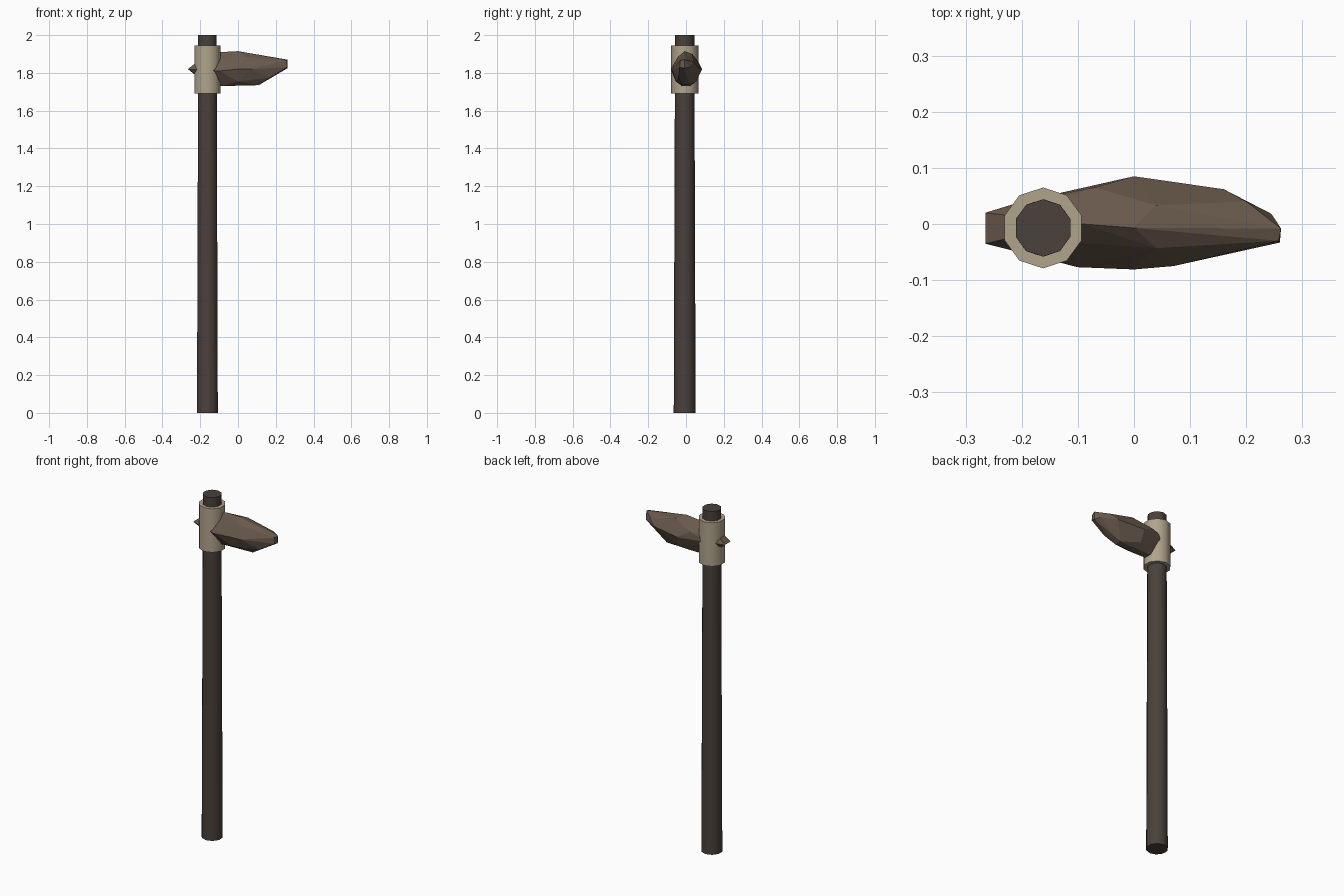
import bpy, bmesh, math
from mathutils import Matrix

old = bpy.data.objects.get("Cube")
if old:
    bpy.data.objects.remove(old, do_unlink=True)

AXIS = (-0.162, -0.007)
SIDES = 10


def material(name, rgb):
    mat = bpy.data.materials.new(name)
    mat.use_nodes = True
    mat.diffuse_color = (*rgb, 1)
    mat.node_tree.nodes["Principled BSDF"].inputs["Base Color"].default_value = (*rgb, 1)
    return mat


def finish(name, bm, mat, smooth=False):
    bmesh.ops.recalc_face_normals(bm, faces=bm.faces[:])
    mesh = bpy.data.meshes.new(name)
    bm.to_mesh(mesh)
    bm.free()
    mesh.materials.append(mat)
    obj = bpy.data.objects.new(name, mesh)
    bpy.context.collection.objects.link(obj)
    if smooth:
        bpy.ops.object.select_all(action="DESELECT")
        obj.select_set(True)
        bpy.context.view_layer.objects.active = obj
        bpy.ops.object.shade_smooth_by_angle(angle=math.radians(40))
    return obj


def tapered_rod(name, z0, z1, r0, r1, mat):
    bm = bmesh.new()
    place = Matrix.Translation((*AXIS, (z0 + z1) / 2))
    bmesh.ops.create_cone(bm, cap_ends=True, segments=SIDES, radius1=r0,
                          radius2=r1, depth=z1 - z0, matrix=place)
    # put a corner on the front and back, flats on the left and right
    bottom = min(bm.verts, key=lambda v: v.co.y)
    turn = -math.pi / 2 - math.atan2(bottom.co.y - AXIS[1], bottom.co.x - AXIS[0])
    bmesh.ops.rotate(bm, verts=bm.verts[:], cent=(*AXIS, 0),
                     matrix=Matrix.Rotation(turn, 3, "Z"))
    return finish(name, bm, mat, smooth=True)


dark_wood = material("dark wood", (0.068, 0.052, 0.044))
pale_binding = material("pale binding", (0.44, 0.37, 0.26))
brown_stone = material("brown stone", (0.14, 0.10, 0.072))

# Handle and the collar that holds the stone
tapered_rod("handle", 0, 2, 0.058, 0.051, dark_wood)
tapered_rod("collar", 1.69, 1.945, 0.072, 0.072, pale_binding)

# Chipped stone head: corners of a faceted lump, heights measured from its middle
MIDDLE = 1.82
butt = [(-0.265, 0.02, 0), (-0.265, -0.035, 0), (-0.222, 0.015, 0.035),
        (-0.222, -0.025, 0.035), (-0.222, -0.005, -0.035), (-0.2, 0.04, 0)]
crown = [(-0.09, 0, 0.09), (0, -0.007, 0.095), (0.11, -0.007, 0.076),
         (0.04, 0.033, 0.08), (0.2, 0.04, 0.04), (0.04, -0.043, 0.065),
         (-0.07, 0.065, 0.04)]
flanks = [(0, 0.085, 0), (0.16, 0.062, 0.01), (0.245, 0.018, 0.01),
          (-0.1, -0.077, -0.01), (0, -0.081, 0), (0.07, -0.075, 0)]
tip = [(0.262, -0.008, 0.05), (0.26, -0.033, 0.01), (0.262, -0.008, 0.005),
       (0.258, -0.03, 0.045)]
belly = [(-0.09, 0.02, -0.09), (-0.09, -0.02, -0.09), (0.11, 0.02, -0.085),
         (0.11, -0.02, -0.085), (0, 0.055, -0.065), (0, -0.055, -0.065),
         (0.17, -0.04, -0.045)]
bm = bmesh.new()
for x, y, z in butt + crown + flanks + tip + belly:
    bm.verts.new((x, y, MIDDLE + z))
hull = bmesh.ops.convex_hull(bm, input=bm.verts[:])
bmesh.ops.delete(bm, geom=[v for v in bm.verts if not v.link_faces], context="VERTS")
finish("stone_head", bm, brown_stone)
